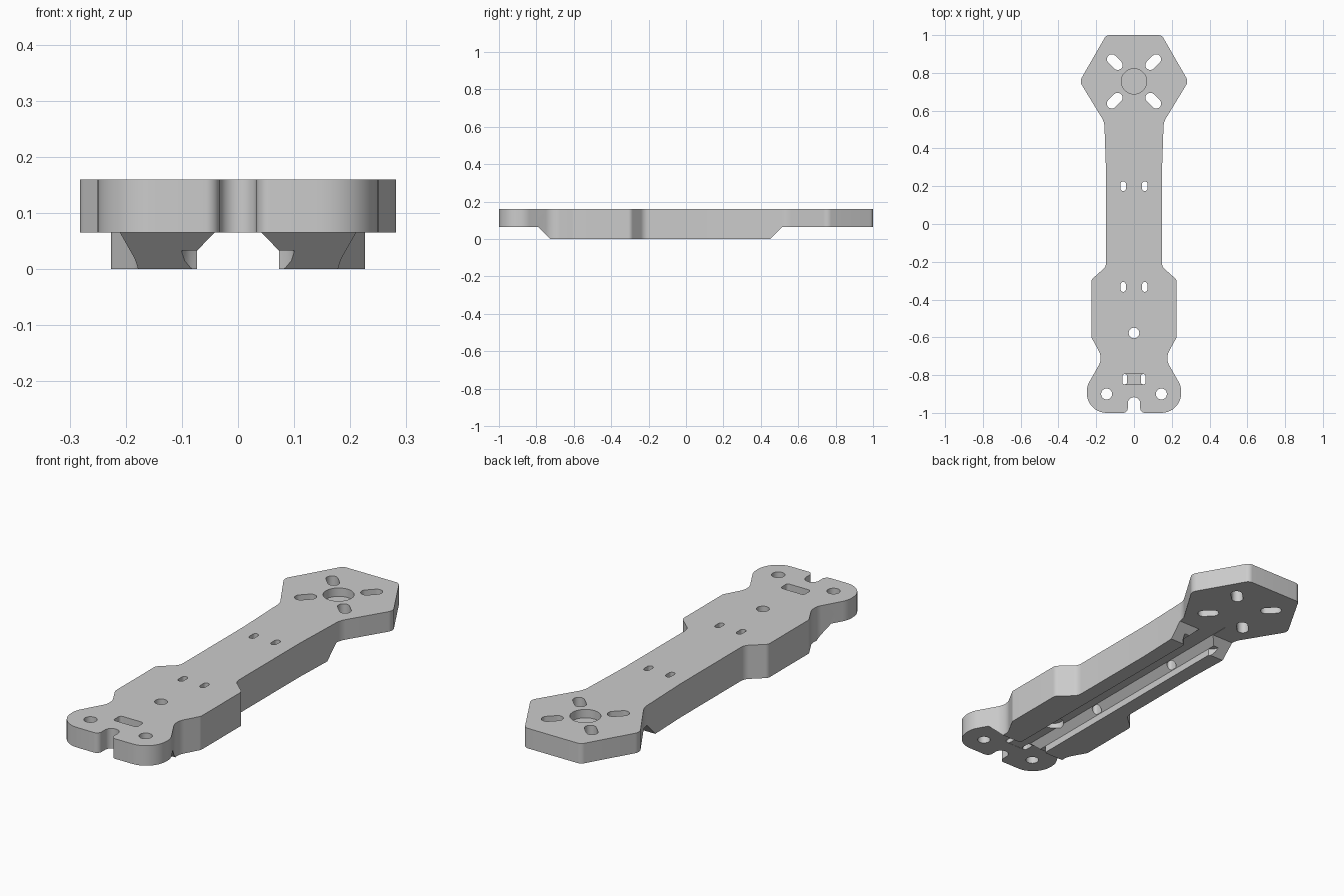
import bpy
import bmesh
import math
from mathutils import Vector

if "Cube" in bpy.data.objects:
    bpy.data.objects.remove(bpy.data.objects["Cube"])

TOP, STEP = 0.16, 0.065

grey = bpy.data.materials.new("light_grey_plastic")
grey.use_nodes = True
grey.diffuse_color = (0.6, 0.6, 0.6, 1)
grey.node_tree.nodes["Principled BSDF"].inputs["Base Color"].default_value = (0.6, 0.6, 0.6, 1)


def prism(name, points, lo, hi, axis="z"):
    """Extrude a closed 2D profile along an axis."""
    place = {"x": lambda a, b, t: (t, a, b),
             "y": lambda a, b, t: (a, t, b),
             "z": lambda a, b, t: (a, b, t)}[axis]
    bm = bmesh.new()
    rings = [[bm.verts.new(place(a, b, t)) for a, b in points] for t in (lo, hi)]
    for ring in rings:
        bm.faces.new(ring)
    n = len(points)
    for i in range(n):
        j = (i + 1) % n
        bm.faces.new((rings[0][i], rings[0][j], rings[1][j], rings[1][i]))
    bmesh.ops.recalc_face_normals(bm, faces=bm.faces)
    mesh = bpy.data.meshes.new(name)
    bm.to_mesh(mesh)
    bm.free()
    mesh.materials.append(grey)
    obj = bpy.data.objects.new(name, mesh)
    bpy.context.collection.objects.link(obj)
    return obj


def fillet(corners, steps=10):
    """Round each inner corner (x, y, radius) of an open chain."""
    out = []
    for before, here, after in zip(corners, corners[1:], corners[2:]):
        p, r = Vector(here[:2]), here[2]
        if r == 0:
            out.append(tuple(p))
            continue
        u = (Vector(before[:2]) - p).normalized()
        v = (Vector(after[:2]) - p).normalized()
        half = u.angle(v) / 2
        centre = p + (u + v).normalized() * r / math.sin(half)
        start = p + u * r / math.tan(half) - centre
        end = p + v * r / math.tan(half) - centre
        turn = math.atan2(start.x * end.y - start.y * end.x, start.dot(end))
        base = math.atan2(start.y, start.x)
        for i in range(steps + 1):
            a = base + turn * i / steps
            out.append((centre.x + r * math.cos(a), centre.y + r * math.sin(a)))
    return out


def slot(x, y, r, stretch=0, angle=0, segments=32):
    """Round hole, or a slot when its two halves are pulled apart."""
    pts = []
    for side in (0, 1):
        ox = stretch * math.cos(angle) * (1 - 2 * side)
        oy = stretch * math.sin(angle) * (1 - 2 * side)
        for i in range(segments // 2 + (1 if stretch else 0)):
            a = angle - math.pi / 2 + math.pi * side + 2 * math.pi * i / segments
            pts.append((x + ox + r * math.cos(a), y + oy + r * math.sin(a)))
    return pts


# Arm outline: right half, then mirrored
half = fillet([
    (0, -0.917, 0), (0.033, -0.917, 0.032), (0.033, -1, 0.025),
    (0.25, -1, 0.105), (0.25, -0.86, 0.1), (0.165, -0.71, 0.08),
    (0.226, -0.6, 0.03), (0.226, -0.295, 0.03), (0.147, -0.225, 0.05),
    (0.147, 0.25, 0), (0.157, 0.54, 0.1), (0.288, 0.755, 0.04),
    (0.147, 1, 0.03), (0, 1, 0)])
outline = half + [(-x, y) for x, y in reversed(half)]
arm = prism("arm_body", outline, 0, TOP)

cutters = []


def cut(points, lo=-0.1, hi=0.3, axis="z"):
    cutters.append(prism("cutter", points, lo, hi, axis))


# Thin ends with sloped steps underneath
cut([(-1.2, -0.1), (-0.625, -0.1), (-0.79, STEP), (-1.2, STEP)], -0.5, 0.5, "x")
cut([(1.2, -0.1), (0.35, -0.1), (0.515, STEP), (1.2, STEP)], -0.5, 0.5, "x")

# Wiring channel with chamfered upper corners
cut([(-0.073, -0.1), (0.073, -0.1), (0.073, 0.033), (0.041, STEP + 0.001),
     (-0.041, STEP + 0.001), (-0.073, 0.033)], -0.85, 0.6, "y")

# Rounded flares at the channel mouths
flare = [(0.1, -0.082), (0.1, -0.035), (0.095, -0.02), (0.085, -0.008), (0.07, 0.003)]
flare += [(-x, y) for x, y in reversed(flare)]
cut([(x, -0.72 + y) for x, y in flare], -0.1, 0.033)
cut([(x, 0.445 - y) for x, y in flare], -0.1, 0.033)

# Motor mount: blind bearing recess and four radial slots
cut(slot(0, 0.755, 0.067, segments=48), 0.12, 0.3)
for sx in (-1, 1):
    for sy in (-1, 1):
        cut(slot(sx * 0.102, 0.755 + sy * 0.102, 0.026, 0.022, sx * sy * math.pi / 4))
    # Strap slots, tail strap holes and lobe screw holes
    for y in (0.2, -0.333):
        cut(slot(sx * 0.057, y, 0.014, 0.012, math.pi / 2))
    cut(slot(sx * 0.049, -0.822, 0.013, 0.014, math.pi / 2))
    cut(slot(sx * 0.145, -0.9, 0.029))

# Bridge recess between the tail strap holes
cut([(-0.049, -0.849), (0.049, -0.849), (0.049, -0.795), (-0.049, -0.795)], 0.12, 0.3)

# Centre screw hole and its counterbore
cut(slot(0, -0.577, 0.028))
cut(slot(0, -0.577, 0.048), -0.1, 0.09)

bpy.ops.object.select_all(action="DESELECT")
arm.select_set(True)
bpy.context.view_layer.objects.active = arm
for cutter in cutters:
    mod = arm.modifiers.new("cut", "BOOLEAN")
    mod.operation = "DIFFERENCE"
    mod.solver = "EXACT"
    mod.object = cutter
    bpy.ops.object.modifier_apply(modifier=mod.name)
    bpy.data.objects.remove(cutter)

bpy.ops.object.shade_smooth_by_angle(angle=math.radians(25))
